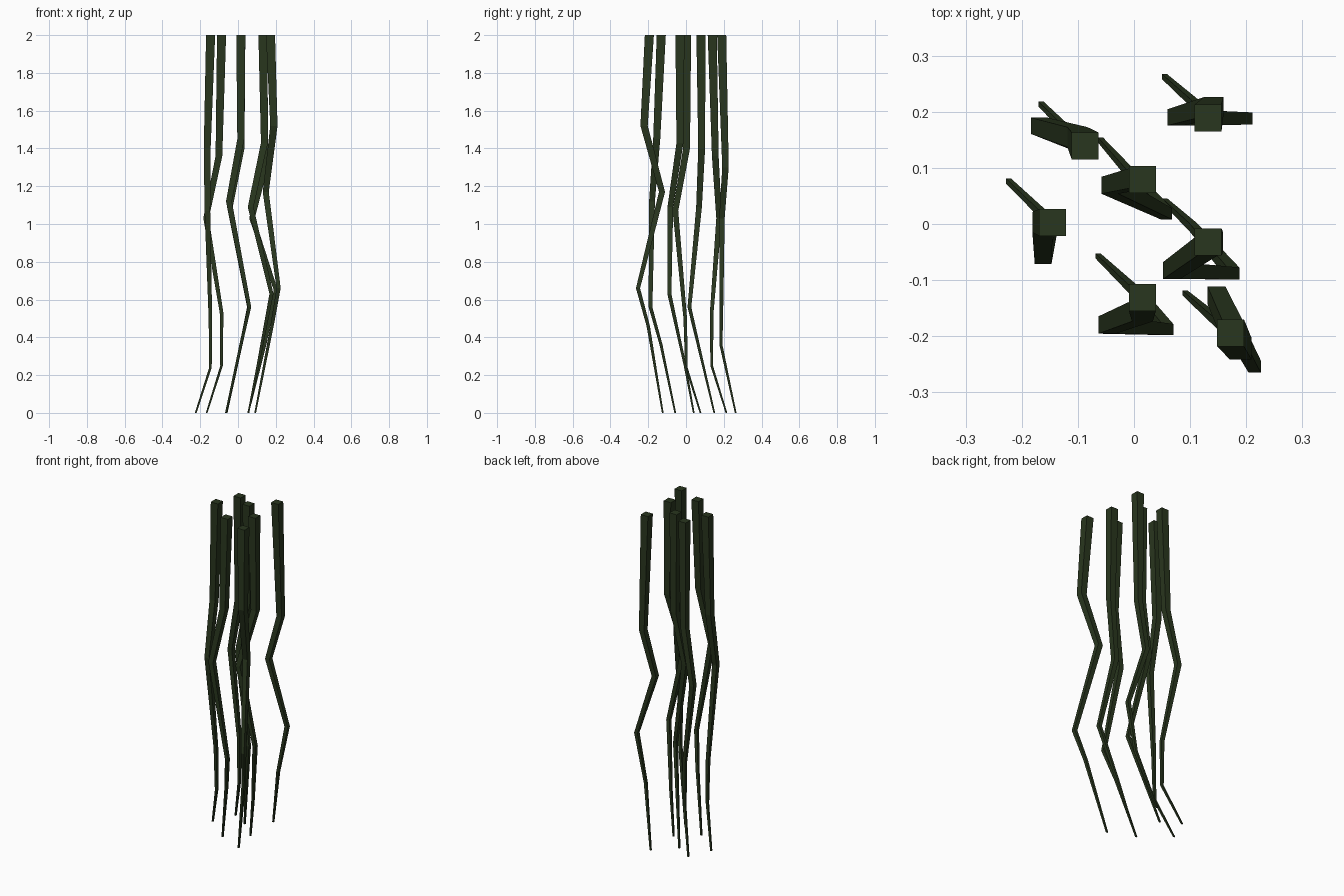
import bpy, bmesh

mat = bpy.data.materials.new("vine_green")
mat.diffuse_color = (0.022, 0.037, 0.013, 1)


def half_width(z):
    # linear taper from thin tip to thick top
    return 0.0045 + (0.024 - 0.0045) * z / 2


def strand(name, path):
    """Square, tapering strand with horizontal rings at every bend."""
    bm = bmesh.new()
    rings = []
    for x, y, z in path:
        h = half_width(z)
        rings.append([bm.verts.new((x + sx * h, y + sy * h, z))
                      for sx, sy in ((-1, -1), (1, -1), (1, 1), (-1, 1))])
    for a, b in zip(rings, rings[1:]):
        for i in range(4):
            j = (i + 1) % 4
            bm.faces.new((a[i], a[j], b[j], b[i]))
    bm.faces.new(rings[0])
    bm.faces.new(rings[-1])
    bmesh.ops.recalc_face_normals(bm, faces=bm.faces)
    mesh = bpy.data.meshes.new(name)
    bm.to_mesh(mesh)
    bm.free()
    mesh.materials.append(mat)
    bpy.context.collection.objects.link(bpy.data.objects.new(name, mesh))


# Centre lines from top to tip
paths = {
    "vine_left": [(-.145, .003, 2), (-.163, .003, 1.4), (-.162, -.056, 1.07),
                  (-.146, -.004, .5), (-.146, .002, .24), (-.224, .077, 0)],
    "vine_back_left": [(-.087, .139, 2), (-.101, .155, 1.36), (-.169, .175, 1.03),
                       (-.087, .136, .53), (-.087, .136, .25), (-.166, .214, 0)],
    "vine_centre": [(.015, .079, 2), (.016, .083, 1.4), (-.043, .069, 1.09),
                    (.058, .018, .56), (-.06, .15, 0)],
    "vine_back_right": [(.132, .189, 2), (.142, .209, 1.3), (.074, .19, 1.03),
                        (.2, .188, .65), (.142, .185, .36), (.054, .263, 0)],
    "vine_right": [(.132, -.032, 2), (.14, -.032, 1.43), (.067, -.083, 1.09),
                   (.177, -.088, .63), (.105, -.005, .25), (.055, .041, 0)],
    "vine_front": [(.015, -.131, 2), (.015, -.155, 1.45), (-.048, -.18, 1.12),
                   (.06, -.188, .56), (.015, -.132, .36), (-.064, -.057, 0)],
    "vine_front_right": [(.172, -.194, 2), (.19, -.222, 1.52), (.147, -.127, 1.17),
                         (.215, -.254, .66), (.18, -.2, .46), (.091, -.123, 0)],
}
for name, path in paths.items():
    strand(name, path)
